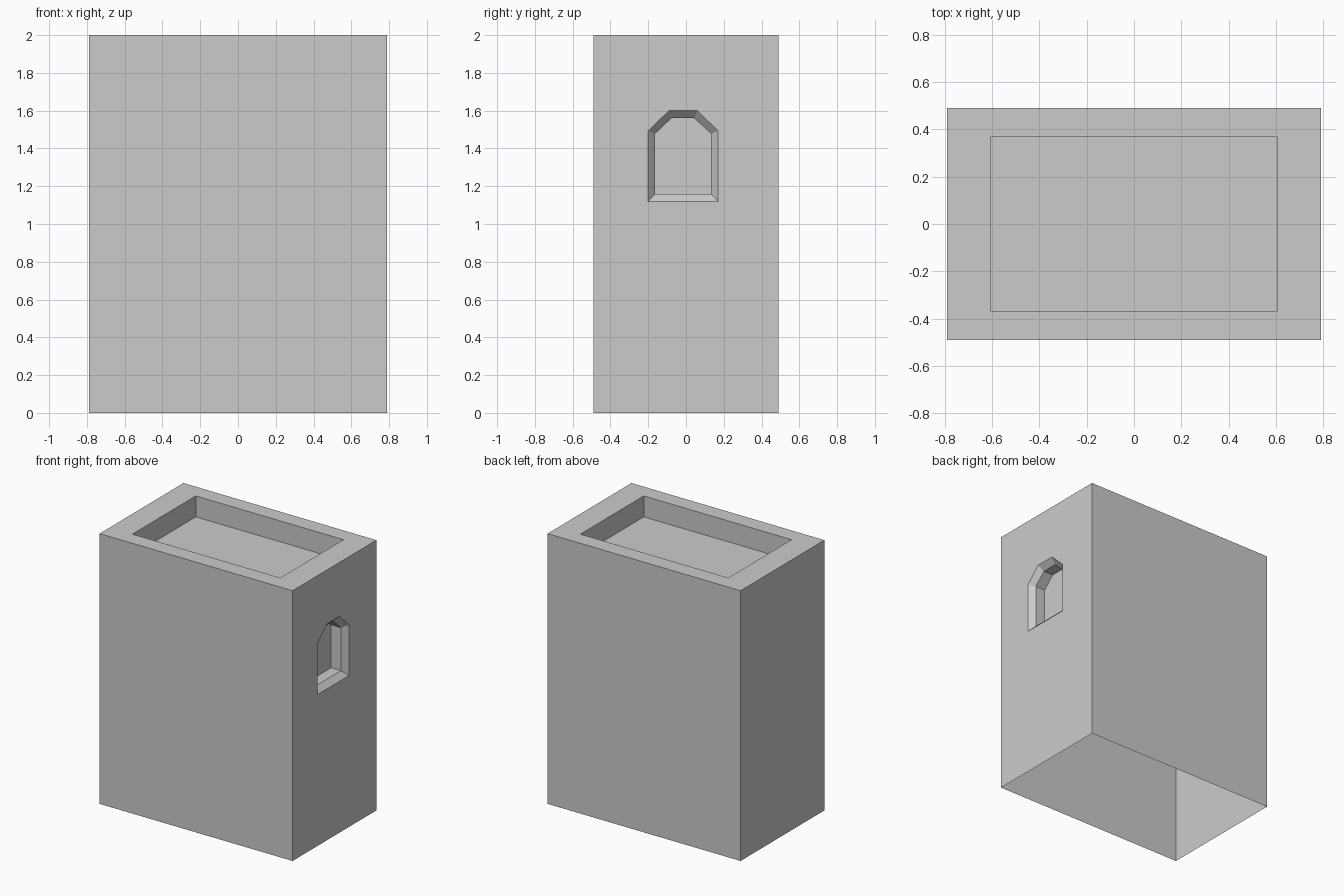
import bpy, bmesh
from mathutils import Vector

if "Cube" in bpy.data.objects:
    bpy.data.objects.remove(bpy.data.objects["Cube"])

HX, HY, H = 0.79, 0.49, 2.0
bm = bmesh.new()


def rect(hx, hy, z):
    return [bm.verts.new(c) for c in ((-hx, -hy, z), (hx, -hy, z), (hx, hy, z), (-hx, hy, z))]


def ring(a, b, skip=()):
    """Quads joining two matching loops."""
    n = len(a)
    for i in range(n):
        if i not in skip:
            j = (i + 1) % n
            bm.faces.new((a[i], a[j], b[j], b[i]))


def loop_edges(loop):
    out = []
    for i, v in enumerate(loop):
        w = loop[(i + 1) % len(loop)]
        out.append(bm.edges.get((v, w)) or bm.edges.new((v, w)))
    return out


# Outer shell, open underneath; the +x wall is filled later around the niche
base, top = rect(HX, HY, 0), rect(HX, HY, H)
ring(base, top, skip=(1,))

# Top rim and shallow sunken tray
rim, tray = rect(0.605, 0.37, H), rect(0.605, 0.37, H - 0.155)
ring(top, rim)
ring(rim, tray)
bm.faces.new(tray)

# Arched niche: bevelled mouth, straight jambs, back panel
outer = [(-0.2, 1.12), (0.17, 1.12), (0.17, 1.493), (0.06, 1.6), (-0.09, 1.6), (-0.2, 1.493)]
inner = [(-0.163, 1.16), (0.133, 1.16), (0.133, 1.478), (0.043, 1.56), (-0.077, 1.56), (-0.163, 1.478)]
mouth, throat, back = [[bm.verts.new((x, y, z)) for y, z in prof]
                       for prof, x in ((outer, HX), (inner, HX - 0.04), (inner, HX - 0.12))]
ring(mouth, throat)
ring(throat, back)
bm.faces.new(back)

# +x wall with the niche opening left out
wall = loop_edges([base[1], base[2], top[2], top[1]]) + loop_edges(mouth)
bmesh.ops.triangle_fill(bm, edges=wall, use_beauty=True, use_dissolve=False, normal=Vector((1, 0, 0)))

# Consistent outward normals
bmesh.ops.recalc_face_normals(bm, faces=bm.faces)
bm.normal_update()
front = min(bm.faces, key=lambda f: f.calc_center_median().y)
if front.normal.y > 0:
    bmesh.ops.reverse_faces(bm, faces=bm.faces)

mesh = bpy.data.meshes.new("niche_block")
bm.to_mesh(mesh)
bm.free()
bpy.context.collection.objects.link(bpy.data.objects.new("niche_block", mesh))
